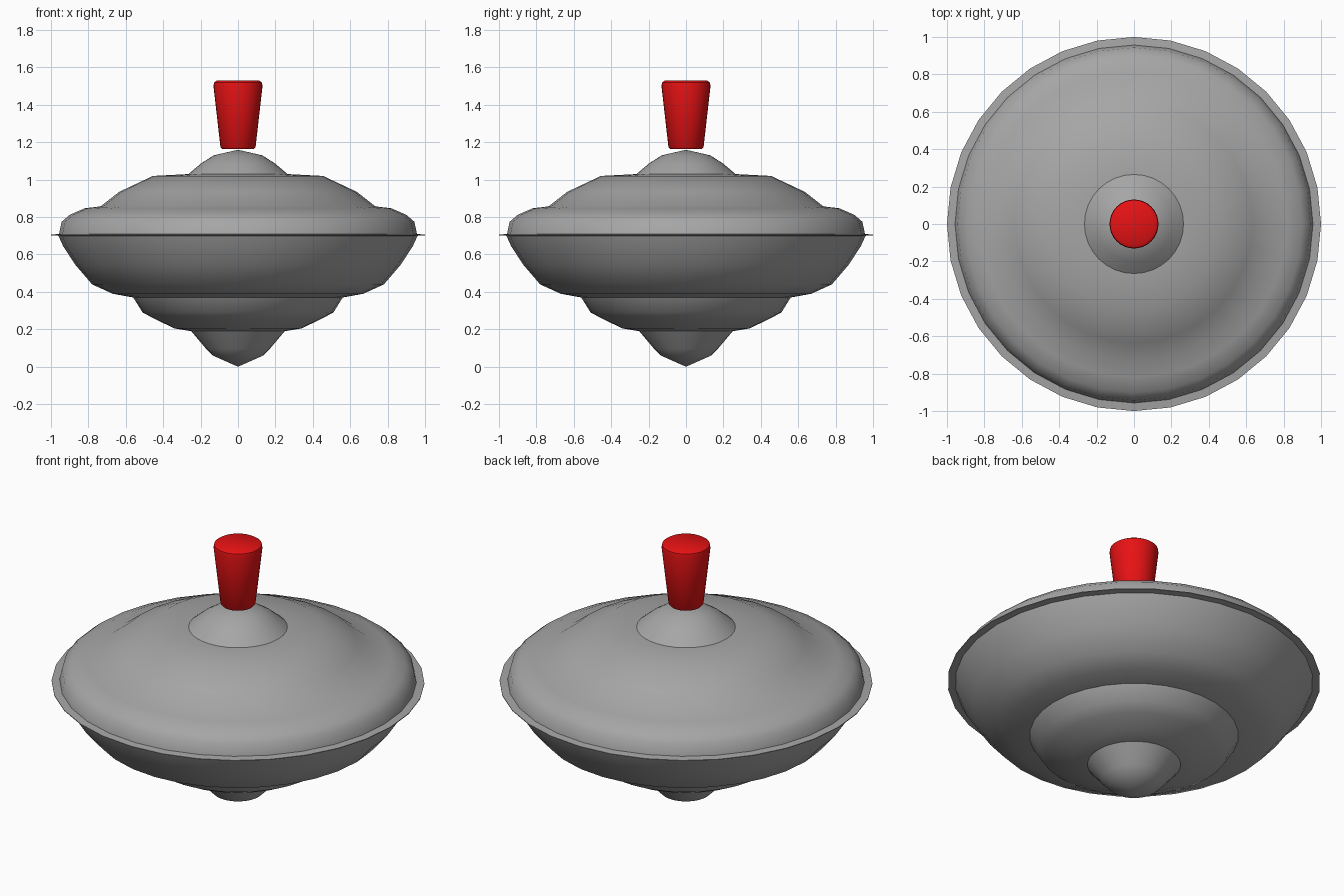
import bpy, bmesh, math

cube = bpy.data.objects.get("Cube")
if cube:
    bpy.data.objects.remove(cube, do_unlink=True)


def make_material(name, colour):
    mat = bpy.data.materials.new(name)
    mat.use_nodes = True
    mat.diffuse_color = colour
    mat.node_tree.nodes["Principled BSDF"].inputs["Base Color"].default_value = colour
    return mat


grey = make_material("grey metal", (0.38, 0.38, 0.38, 1))
red = make_material("red paint", (0.80, 0.006, 0.007, 1))


def lathe(name, profile, mat, segments=32, angle=60):
    """Spin a (radius, height) profile, listed from bottom to top, around z."""
    bm = bmesh.new()
    verts = [bm.verts.new((r, 0, z)) for r, z in profile]
    edges = [bm.edges.new(pair) for pair in zip(verts, verts[1:])]
    bmesh.ops.spin(bm, geom=verts + edges, cent=(0, 0, 0), axis=(0, 0, 1),
                   angle=math.tau, steps=segments, use_duplicate=False)
    bmesh.ops.remove_doubles(bm, verts=bm.verts, dist=0.0005)
    bm.normal_update()
    mesh = bpy.data.meshes.new(name)
    bm.to_mesh(mesh)
    bm.free()
    mesh.materials.append(mat)
    obj = bpy.data.objects.new(name, mesh)
    bpy.context.collection.objects.link(obj)
    bpy.ops.object.select_all(action='DESELECT')
    obj.select_set(True)
    bpy.context.view_layer.objects.active = obj
    bpy.ops.object.shade_smooth_by_angle(angle=math.radians(angle))
    return obj


# Spinning point and the two stepped bowls of the underside
lathe("spinning_tip", [(0, 0), (0.135, 0.06), (0.17, 0.095), (0.25, 0.19)], grey)
lathe("lower_step", [(0.25, 0.19), (0.34, 0.205), (0.445, 0.255),
                     (0.51, 0.29), (0.56, 0.37)], grey)
lathe("lower_bowl", [(0.56, 0.37), (0.67, 0.39), (0.78, 0.44), (0.87, 0.545),
                     (0.935, 0.645), (0.96, 0.70)], grey)

# Thin flange where the two halves meet
lathe("rim", [(0.96, 0.70), (1.0, 0.702), (1.0, 0.706), (0.957, 0.71)], grey)

# Upper dome with its shallow steps, and the cap under the handle
lathe("upper_dome", [(0.957, 0.71), (0.943, 0.775), (0.90, 0.812), (0.82, 0.847),
                     (0.735, 0.857), (0.635, 0.935), (0.455, 1.02),
                     (0.265, 1.03)], grey)
lathe("top_cap", [(0.265, 1.03), (0.20, 1.085), (0.13, 1.13), (0, 1.16)], grey)

# Tapered handle with softened ends
lathe("handle", [(0, 1.165), (0.085, 1.165), (0.094, 1.175), (0.131, 1.50),
                 (0.128, 1.52), (0.113, 1.53), (0, 1.53)], red, angle=40)
